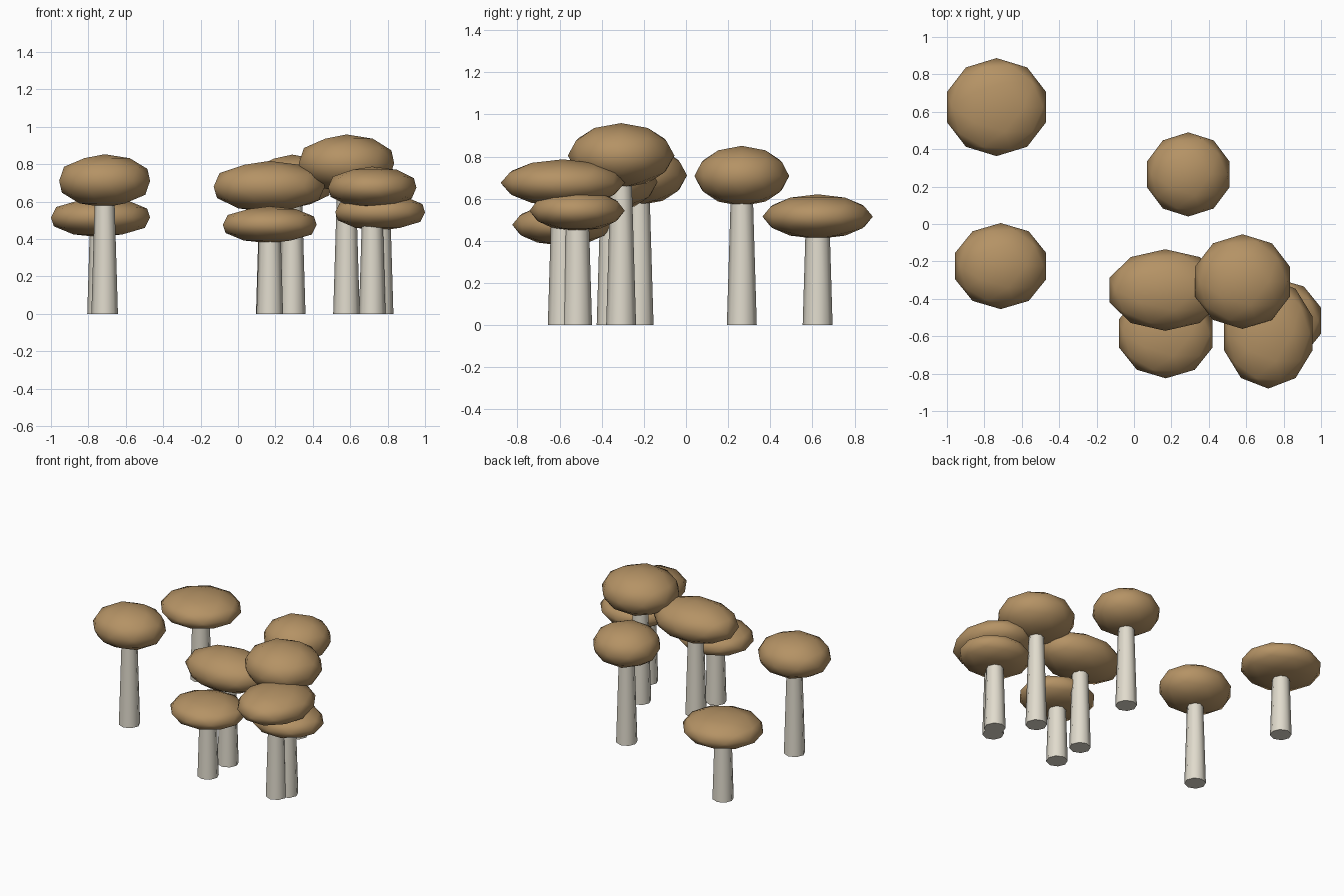
import bpy

if "Cube" in bpy.data.objects:
    bpy.data.objects.remove(bpy.data.objects["Cube"])


def material(name, color):
    m = bpy.data.materials.new(name)
    m.diffuse_color = (*color, 1)
    m.use_nodes = True
    m.node_tree.nodes["Principled BSDF"].inputs["Base Color"].default_value = m.diffuse_color
    return m


CAP = material("cap_brown", (0.46, 0.29, 0.13))
STEM = material("stem_cream", (0.75, 0.71, 0.61))


def finish(name, mat):
    ob = bpy.context.object
    ob.name = name
    ob.data.materials.append(mat)
    return ob


def mushroom(i, x, y, z, half_x, half_y, half_z):
    # tapered stem running up into the middle of the cap
    bpy.ops.mesh.primitive_cone_add(vertices=8, radius1=0.071, radius2=0.071 - 0.03 * z,
                                    depth=z, location=(x, y, z / 2))
    finish(f"stem_{i}", STEM)
    bpy.ops.object.shade_smooth_by_angle(angle=0.9)
    # flattened low-poly cap (its outline is a decagon with flats on x)
    bpy.ops.mesh.primitive_ico_sphere_add(subdivisions=2, radius=1, location=(x, y, z))
    cap = finish(f"cap_{i}", CAP)
    cap.scale = (half_x / 0.951, half_y, half_z)
    bpy.ops.object.transform_apply(location=False, rotation=False, scale=True)
    bpy.ops.object.shade_smooth()


# cap centre x, y, z, then half sizes
SPOTS = [
    (-0.735, 0.625, 0.515, 0.265, 0.262, 0.106),
    (-0.713, -0.225, 0.711, 0.243, 0.230, 0.142),
    (0.290, 0.265, 0.708, 0.220, 0.225, 0.143),
    (0.167, -0.353, 0.680, 0.297, 0.218, 0.137),
    (0.170, -0.585, 0.476, 0.251, 0.240, 0.099),
    (0.580, -0.308, 0.805, 0.255, 0.253, 0.154),
    (0.718, -0.585, 0.675, 0.236, 0.295, 0.112),
    (0.760, -0.517, 0.543, 0.240, 0.226, 0.098),
]
for i, spot in enumerate(SPOTS, 1):
    mushroom(i, *spot)
